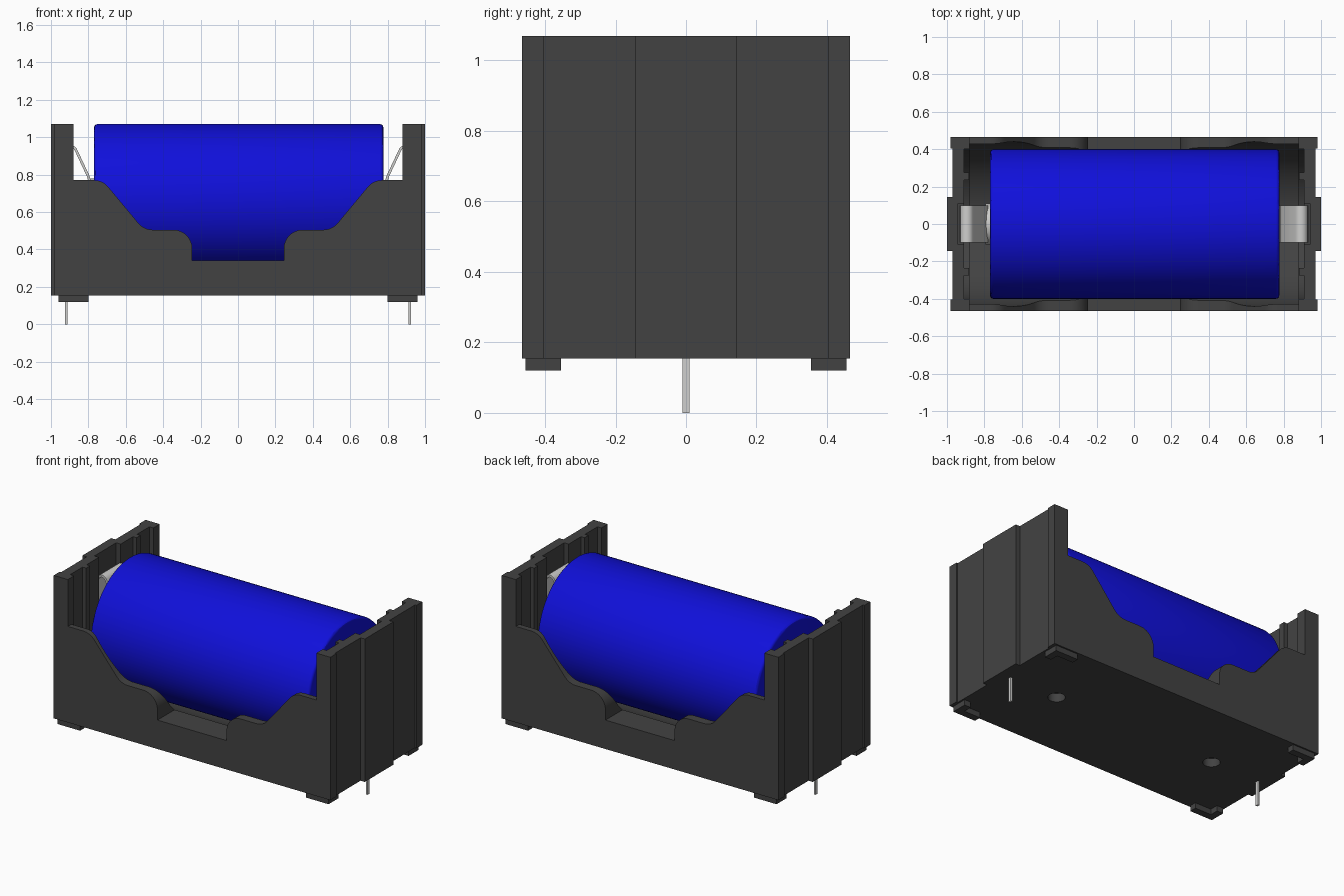
import bpy, bmesh
from math import cos, sin, pi, radians
from mathutils import Matrix

cube = bpy.data.objects.get("Cube")
if cube:
    bpy.data.objects.remove(cube, do_unlink=True)


def material(name, rgb, rough=0.5):
    m = bpy.data.materials.new(name)
    m.use_nodes = True
    m.diffuse_color = (*rgb, 1)
    bsdf = m.node_tree.nodes["Principled BSDF"]
    bsdf.inputs["Base Color"].default_value = (*rgb, 1)
    bsdf.inputs["Roughness"].default_value = rough
    return m


DARK = material("dark plastic", (0.055, 0.055, 0.055))
BLUE = material("blue wrap", (0.005, 0.005, 0.7))
METAL = material("pale metal", (0.62, 0.62, 0.61))


def finish(name, bm, mat):
    bmesh.ops.recalc_face_normals(bm, faces=bm.faces)
    me = bpy.data.meshes.new(name)
    bm.to_mesh(me)
    bm.free()
    ob = bpy.data.objects.new(name, me)
    bpy.context.collection.objects.link(ob)
    me.materials.append(mat)
    return ob


def prism(name, pts, axis, a, b, mat=DARK):
    """Extrude a flat outline along one axis from a to b."""
    place = {"X": lambda u, v, t: (t, u, v),
             "Y": lambda u, v, t: (u, t, v),
             "Z": lambda u, v, t: (u, v, t)}[axis]
    bm = bmesh.new()
    low = [bm.verts.new(place(u, v, a)) for u, v in pts]
    high = [bm.verts.new(place(u, v, b)) for u, v in pts]
    bm.faces.new(low)
    bm.faces.new(high)
    for i in range(len(pts)):
        j = (i + 1) % len(pts)
        bm.faces.new((low[i], low[j], high[j], high[i]))
    return finish(name, bm, mat)


def box(name, x0, x1, y0, y1, z0, z1, mat=DARK):
    x0, x1 = sorted((x0, x1))
    y0, y1 = sorted((y0, y1))
    return prism(name, [(x0, y0), (x1, y0), (x1, y1), (x0, y1)], "Z", z0, z1, mat)


def arc(cu, cv, r, start, end, n):
    angles = [radians(start + (end - start) * i / n) for i in range(n + 1)]
    return [(cu + r * cos(t), cv + r * sin(t)) for t in angles]


def circle(cu, cv, r, n):
    return arc(cu, cv, r, 0, 360, n)[:-1]


def smooth(ob):
    bpy.ops.object.select_all(action="DESELECT")
    ob.select_set(True)
    bpy.context.view_layer.objects.active = ob
    bpy.ops.object.shade_smooth_by_angle(angle=radians(30))


def apply(ob, mod):
    bpy.context.view_layer.objects.active = ob
    bpy.ops.object.modifier_apply(modifier=mod.name)


def cut(ob, cutter):
    cutter.hide_render = True
    mod = ob.modifiers.new("cut", "BOOLEAN")
    mod.operation = "DIFFERENCE"
    mod.solver = "EXACT"
    mod.object = cutter
    apply(ob, mod)
    bpy.data.objects.remove(cutter, do_unlink=True)


BASE, TOP, AXIS = 0.155, 1.07, 0.67

# Holder block with stepped end walls
quarter = [(1, 0.145), (0.97, 0.145), (0.97, 0.405), (0.98, 0.405), (0.98, 0.465)]
right = [(x, -y) for x, y in reversed(quarter)] + quarter
holder = prism("holder", right + [(-x, -y) for x, y in right], "Z", BASE, TOP)

# Sculpted side openings
half = ([(0.88, 1.2), (0.88, 0.77)] + arc(0.77, 0.67, 0.1, 90, 140, 8)
        + arc(0.456, 0.605, 0.1, 320, 270, 8) + arc(0.345, 0.405, 0.1, 90, 180, 12)
        + [(0.245, 0.34)])
cut(holder, prism("side_cutter", half + [(-x, z) for x, z in reversed(half)], "Y", -0.6, 0.6))

# Round cradle, then the end recesses
cut(holder, prism("cradle_cutter", circle(0, AXIS, 0.44, 96), "X", -0.88, 0.88))
trough = arc(0, AXIS, 0.4, 180, 360, 40) + [(0.4, 1.2), (-0.4, 1.2)]
cut(holder, prism("recess_cutter", trough, "X", -0.908, 0.908))
for s in (-1, 1):
    cut(holder, box("slot_cutter", s * 0.85, s * 0.94, -0.11, 0.11, 0.3, 1.2))
    cut(holder, prism("hole_cutter", circle(s * 0.575, 0, 0.05, 32), "Z", 0.1, 0.21))
smooth(holder)

# Ribs on the end walls and angled corner feet
for s, side in ((1, "left"), (-1, "right")):
    for t, end in ((-1, "front"), (1, "back")):
        box(f"{side}_{end}_rib", s * 0.883, s * 0.92, t * 0.235, t * 0.275, 0.35, TOP)
        foot = [(0.80, 0.455), (0.96, 0.455), (0.96, 0.355),
                (0.915, 0.355), (0.915, 0.41), (0.80, 0.41)]
        prism(f"{side}_{end}_foot", [(s * x, t * y) for x, y in foot], "Z", 0.12, BASE + 0.005)

# Battery cell with softened rims and raised terminal
cell = prism("battery_cell", circle(0, AXIS, 0.4, 96), "X", -0.77, 0.777, BLUE)
rim = cell.modifiers.new("rim", "BEVEL")
rim.width = 0.018
rim.segments = 3
rim.limit_method = "ANGLE"
rim.angle_limit = radians(50)
apply(cell, rim)
smooth(cell)
smooth(prism("battery_terminal", circle(0, AXIS, 0.11, 48), "X", -0.795, -0.765, METAL))

# Bent spring contacts and solder pins
path = ([(0.922, 0.32), (0.922, 0.92)] + arc(0.893, 0.92, 0.029, 0, 150, 8)
        + [(0.8, 0.79), (0.788, 0.74), (0.786, 0.67), (0.80, 0.6), (0.84, 0.5)])
for s, side in ((1, "left"), (-1, "right")):
    bm = bmesh.new()
    rows = [[bm.verts.new((s * x, y, z)) for y in (-0.1, 0.1)] for x, z in path]
    for p, q in zip(rows, rows[1:]):
        bm.faces.new((p[0], p[1], q[1], q[0]))
    spring = finish(f"{side}_spring_contact", bm, METAL)
    thick = spring.modifiers.new("thickness", "SOLIDIFY")
    thick.thickness = 0.014
    thick.offset = 0
    apply(spring, thick)
    smooth(spring)
    box(f"{side}_pin", s * 0.912, s * 0.924, -0.01, 0.01, 0, 0.34, METAL)
